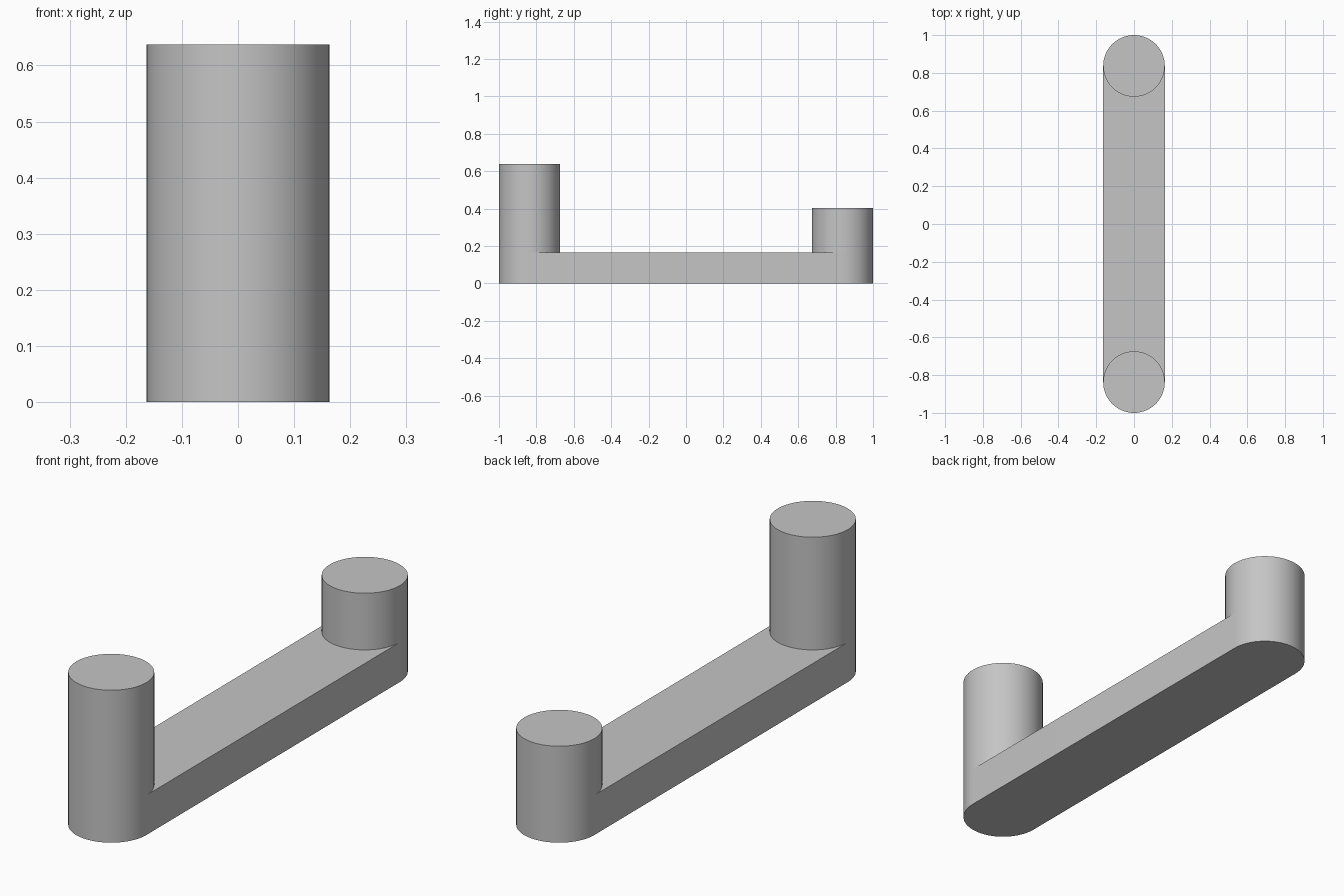
import bpy
import bmesh
from math import cos, sin, pi

RADIUS = 0.163
REACH = 1 - RADIUS
ARM_TOP = 0.166
STEPS = 32  # segments per half circle

cube = bpy.data.objects.get("Cube")
if cube:
    bpy.data.objects.remove(cube, do_unlink=True)

grey = bpy.data.materials.new("plain_grey")
grey.use_nodes = True
colour = (0.56, 0.56, 0.56, 1)
grey.diffuse_color = colour
grey.node_tree.nodes["Principled BSDF"].inputs["Base Color"].default_value = colour


def half_circle(y, start):
    angles = [start + pi * i / STEPS for i in range(STEPS + 1)]
    return [(RADIUS * cos(a), y + RADIUS * sin(a)) for a in angles]


def prism(name, outline, bottom, top):
    """Extrude a flat outline upwards into a smooth-sided solid."""
    bm = bmesh.new()
    base = bm.faces.new([bm.verts.new((x, y, bottom)) for x, y in outline])
    result = bmesh.ops.extrude_face_region(bm, geom=[base], use_keep_orig=True)
    raised = [v for v in result["geom"] if isinstance(v, bmesh.types.BMVert)]
    bmesh.ops.translate(bm, verts=raised, vec=(0, 0, top - bottom))
    bmesh.ops.recalc_face_normals(bm, faces=bm.faces)
    mesh = bpy.data.meshes.new(name)
    bm.to_mesh(mesh)
    bm.free()
    mesh.materials.append(grey)
    obj = bpy.data.objects.new(name, mesh)
    bpy.context.collection.objects.link(obj)
    bpy.ops.object.select_all(action="DESELECT")
    obj.select_set(True)
    bpy.context.view_layer.objects.active = obj
    bpy.ops.object.shade_smooth_by_angle()


# Round-ended connecting arm
prism("arm", half_circle(REACH, 0) + half_circle(-REACH, pi), 0, ARM_TOP)

# Tall front post and short back post standing on the arm ends
for name, y, top in (("front_post", -REACH, 0.637), ("back_post", REACH, 0.403)):
    circle = half_circle(y, 0) + half_circle(y, pi)[1:-1]
    prism(name, circle, ARM_TOP, top)
